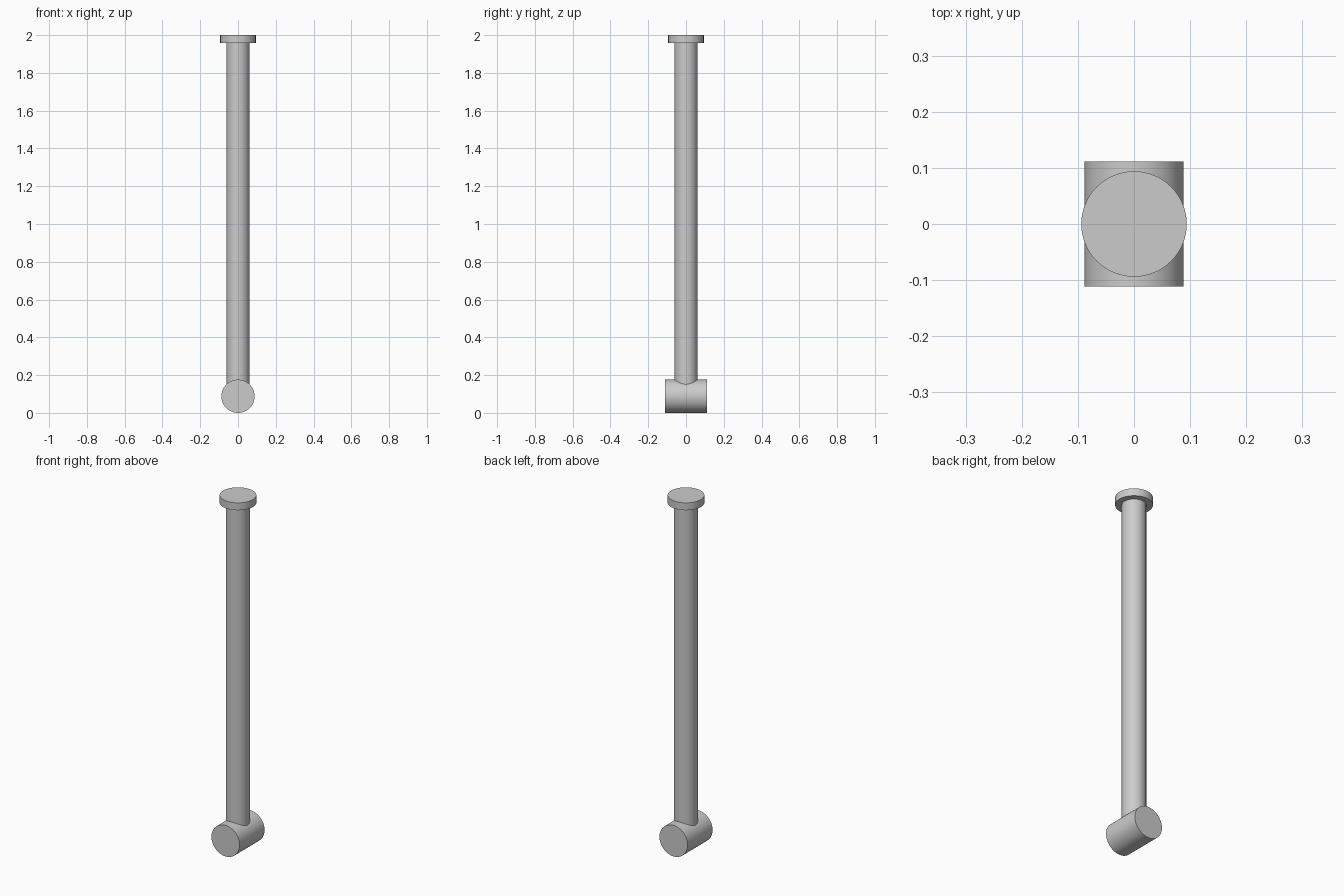
import bpy
import math

default = bpy.data.objects.get("Cube")
if default:
    bpy.data.objects.remove(default, do_unlink=True)

# Plain grey metal
grey = bpy.data.materials.new("grey_metal")
grey.use_nodes = True
colour = (0.6, 0.6, 0.6, 1)
grey.diffuse_color = colour
grey.node_tree.nodes["Principled BSDF"].inputs["Base Color"].default_value = colour

HEIGHT = 2.0
BARREL_RADIUS = 0.088
HEAD_THICKNESS = 0.042


def cylinder(name, radius, length, centre_z, tilt=0.0):
    bpy.ops.mesh.primitive_cylinder_add(
        vertices=64, radius=radius, depth=length,
        location=(0, 0, centre_z), rotation=(tilt, 0, 0))
    part = bpy.context.object
    part.name = name
    part.data.materials.append(grey)
    bpy.ops.object.shade_smooth_by_angle(angle=math.radians(30))
    return part


# Flat round head at the top
cylinder("pin_head", 0.094, HEAD_THICKNESS, HEIGHT - HEAD_THICKNESS / 2)

# Long shaft from the middle of the barrel to the head
shaft_top = HEIGHT - HEAD_THICKNESS
shaft = cylinder("shaft", 0.061, shaft_top - BARREL_RADIUS,
                 (shaft_top + BARREL_RADIUS) / 2)

# Cross barrel at the foot, lying front to back
cylinder("cross_barrel", BARREL_RADIUS, 0.223, BARREL_RADIUS, math.pi / 2)
